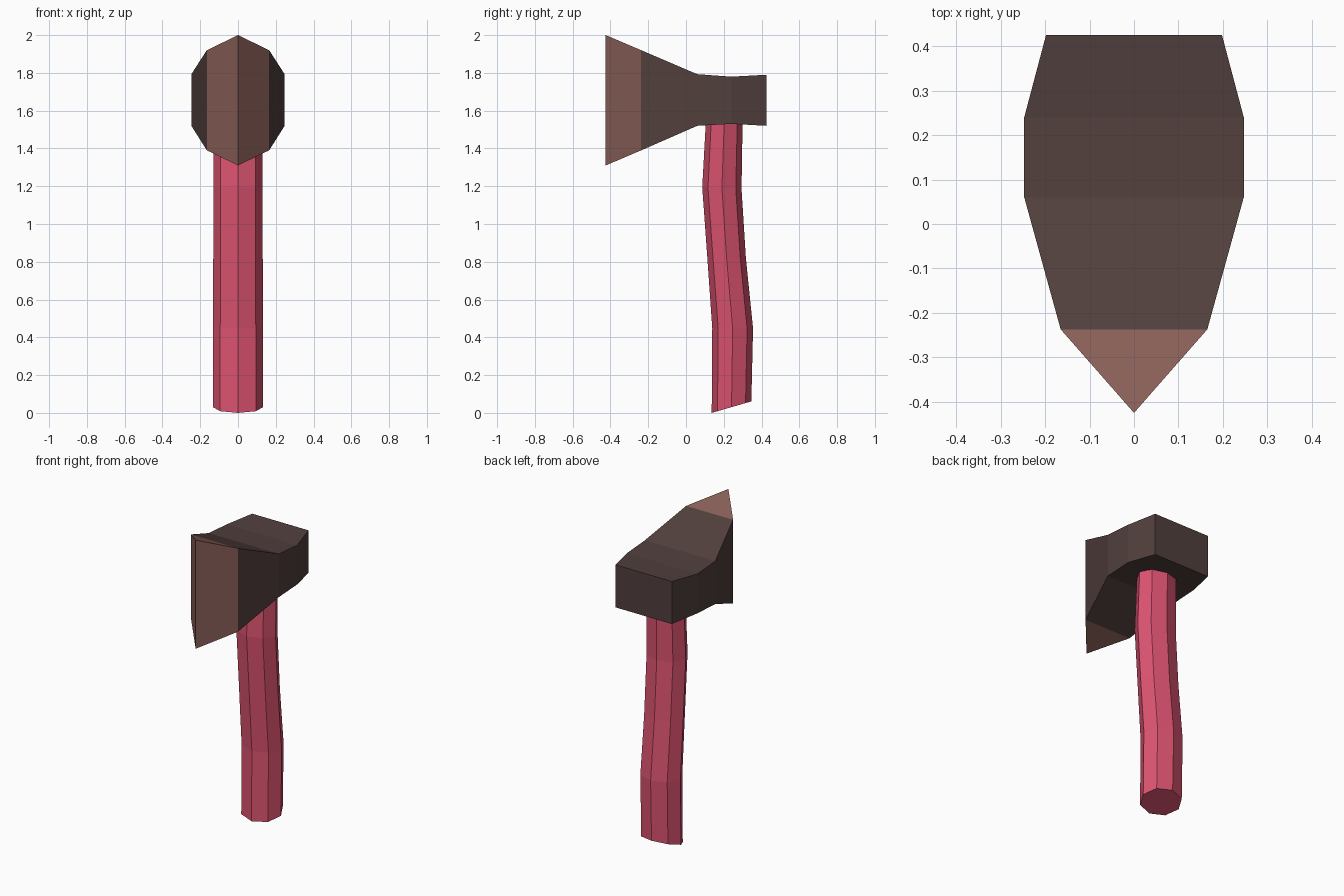
import bpy, bmesh, math

if "Cube" in bpy.data.objects:
    bpy.data.objects.remove(bpy.data.objects["Cube"])


def material(name, color):
    m = bpy.data.materials.new(name)
    m.diffuse_color = (*color, 1)
    m.use_nodes = True
    m.node_tree.nodes["Principled BSDF"].inputs["Base Color"].default_value = m.diffuse_color
    return m


def finish(bm, name, mats):
    bmesh.ops.recalc_face_normals(bm, faces=bm.faces)
    mesh = bpy.data.meshes.new(name)
    bm.to_mesh(mesh)
    bm.free()
    for m in mats:
        mesh.materials.append(m)
    obj = bpy.data.objects.new(name, mesh)
    bpy.context.collection.objects.link(obj)
    return obj


def loft(bm, rings):
    """Skin successive rings and cap both ends."""
    loops = [[bm.verts.new(p) for p in ring] for ring in rings]
    n = len(loops[0])
    for a, b in zip(loops, loops[1:]):
        for i in range(n):
            j = (i + 1) % n
            bm.faces.new((a[i], a[j], b[j], b[i]))
    bm.faces.new(loops[0])
    bm.faces.new(loops[-1])
    return loops


wood = material("handle_pink", (0.70, 0.085, 0.16))
iron = material("head_dark", (0.082, 0.050, 0.046))
steel = material("edge_brown", (0.25, 0.115, 0.097))

# Axe head: rectangular sections from the poll to the bevel (y, half width, z low, z high)
sections = [(0.425, 0.198, 1.52, 1.79), (0.24, 0.247, 1.53, 1.78),
            (0.06, 0.247, 1.52, 1.793), (-0.237, 0.165, 1.39, 1.92)]
bm = bmesh.new()
loops = loft(bm, [[(-w, y, lo), (w, y, lo), (w, y, hi), (-w, y, hi)]
                  for y, w, lo, hi in sections])

# Cutting bevel: replace the front cap with a wedge meeting at a vertical edge
a, b, c, d = loops[-1]
bm.faces.remove(bm.faces.get(loops[-1]))
low, high = bm.verts.new((0, -0.425, 1.31)), bm.verts.new((0, -0.425, 2.0))
for corners in ((a, b, low), (b, c, high, low), (c, d, high), (d, a, low, high)):
    bm.faces.new(corners).material_index = 1
finish(bm, "axe_head", [iron, steel])

# Handle: bent octagonal shaft (z, y centre, x radius, y radius, slope of the section)
stations = [(0.035, 0.241, 0.133, 0.105, 0.29), (0.447, 0.247, 0.133, 0.108, 0.0),
            (0.82, 0.215, 0.131, 0.102, 0.0), (1.19, 0.19, 0.131, 0.104, -0.04),
            (1.56, 0.203, 0.127, 0.097, 0.0)]
rings = []
for z, y, rx, ry, slope in stations:
    ring = []
    for k in range(8):
        t = k * math.pi / 4
        dy = ry * math.sin(t)
        ring.append((rx * math.cos(t), y + dy, z + slope * dy))
    rings.append(ring)
bm = bmesh.new()
loft(bm, rings)
bm.verts.ensure_lookup_table()
drop = min(v.co.z for v in bm.verts)
for v in bm.verts[:8]:
    v.co.z -= drop
finish(bm, "handle", [wood])
